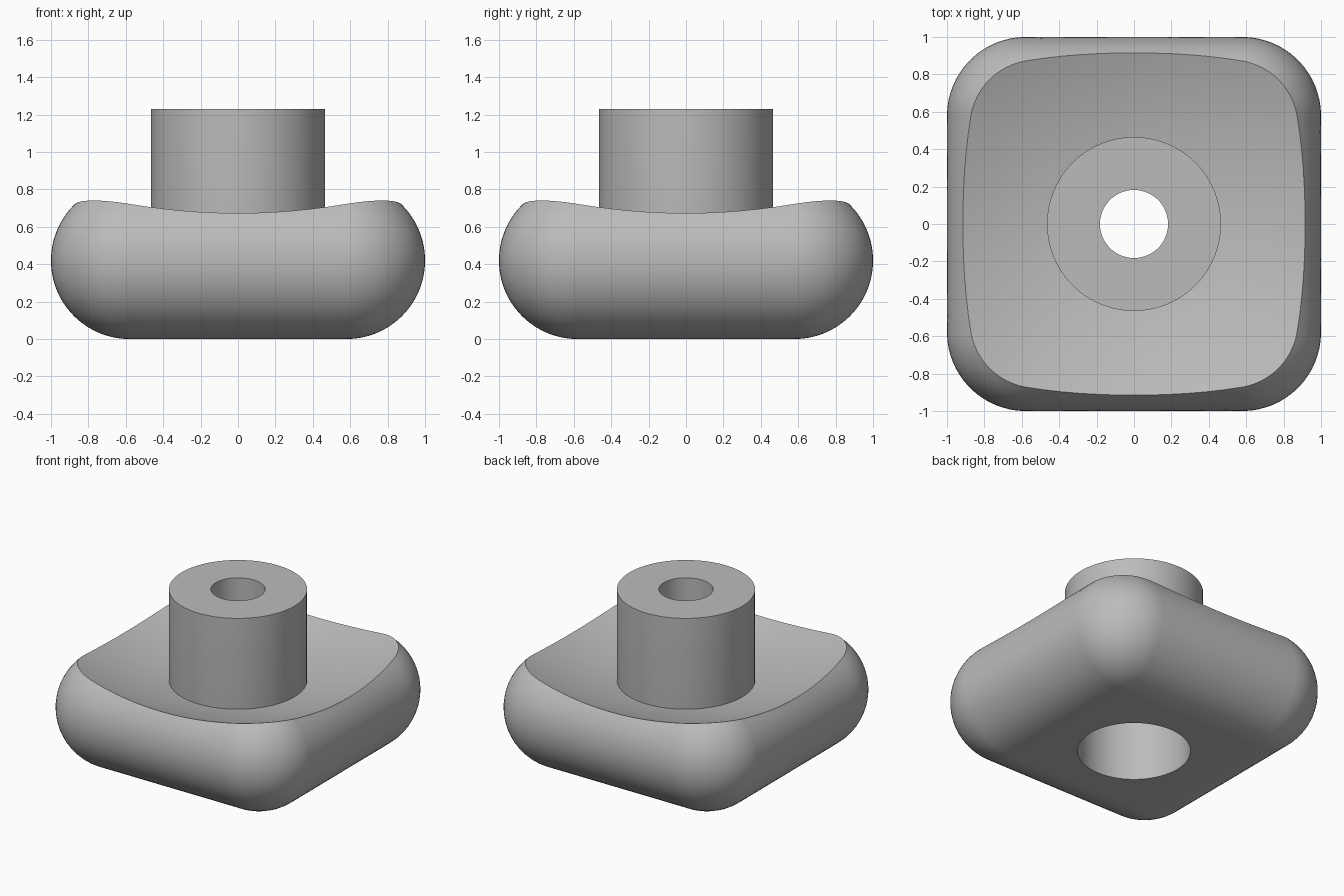
import bpy, bmesh, math

cube = bpy.data.objects.get("Cube")
if cube:
    bpy.data.objects.remove(cube, do_unlink=True)

CORE, ROUND = 0.58, 0.42            # half width of the flat core, edge rounding
BOSS_R, BORE_R, SOCKET_R = 0.465, 0.182, 0.38
TOP, SOCKET_TOP = 1.23, 0.75

grey = bpy.data.materials.new("mid_grey")
grey.use_nodes = True
colour = (0.5, 0.5, 0.5, 1)
grey.diffuse_color = colour
grey.node_tree.nodes["Principled BSDF"].inputs["Base Color"].default_value = colour


def dish(r):
    """Height of the hollow top surface at radius r."""
    return 0.514 + 0.19 * r * r


def ring_loft(name, rings):
    """Closed ring-shaped solid skinned through a loop of vertex rings."""
    bm = bmesh.new()
    loops = [[bm.verts.new(p) for p in ring] for ring in rings]
    n = len(loops[0])
    for a, b in zip(loops, loops[1:] + loops[:1]):
        for i in range(n):
            j = (i + 1) % n
            bm.faces.new((a[i], a[j], b[j], b[i]))
    bmesh.ops.remove_doubles(bm, verts=bm.verts[:], dist=1e-5)
    bmesh.ops.recalc_face_normals(bm, faces=bm.faces[:])
    mesh = bpy.data.meshes.new(name)
    bm.to_mesh(mesh)
    bm.free()
    mesh.materials.append(grey)
    obj = bpy.data.objects.new(name, mesh)
    bpy.context.collection.objects.link(obj)
    bpy.ops.object.select_all(action='DESELECT')
    obj.select_set(True)
    bpy.context.view_layer.objects.active = obj
    bpy.ops.object.shade_smooth_by_angle(angle=math.radians(30))
    weighted = obj.modifiers.new("weighted_normals", 'WEIGHTED_NORMAL')
    weighted.keep_sharp = True
    return obj


def circle(angles, r, z):
    return [(r * math.cos(a), r * math.sin(a), z) for a in angles]


# Outline of the base: core points with outward directions, corner arc then side
outline = []
for k in range(4):
    turn = k * math.pi / 2
    c, s = math.cos(turn), math.sin(turn)
    for i in range(17):
        outline.append((CORE * (c - s), CORE * (s + c), turn + i / 16 * math.pi / 2))
    for i in range(1, 12):
        x = CORE * (1 - 2 * i / 12)
        outline.append((x * c - CORE * s, x * s + CORE * c, turn + math.pi / 2))


def edge_point(station, phi):
    """Point on the rounded flank at latitude phi."""
    x, y, a = station
    r = ROUND * math.cos(phi)
    return (x + r * math.cos(a), y + r * math.sin(a), ROUND * (1 + math.sin(phi)))


def rim_latitude(station):
    """Latitude at which the flank meets the hollow top."""
    low, high = 0, math.pi / 2
    for _ in range(40):
        mid = (low + high) / 2
        x, y, z = edge_point(station, mid)
        if z < dish(math.hypot(x, y)):
            low = mid
        else:
            high = mid
    return low


limits = [rim_latitude(s) for s in outline]
rim = [edge_point(s, p) for s, p in zip(outline, limits)]
azimuths = [math.atan2(p[1], p[0]) for p in rim]

# Base: underside, rounded flanks, hollow top
STEPS = 24
rings = [circle(azimuths, SOCKET_R, 0)]
for i in range(STEPS + 1):
    rings.append([edge_point(s, -math.pi / 2 + (p + math.pi / 2) * i / STEPS)
                  for s, p in zip(outline, limits)])
for i in range(1, 13):
    ring = []
    for p, a in zip(rim, azimuths):
        r = math.hypot(p[0], p[1]) * (1 - i / 12) + (BOSS_R - 0.015) * i / 12
        ring.append((r * math.cos(a), r * math.sin(a), dish(r)))
    rings.append(ring)
ring_loft("base", rings)

# Boss: collar with a through bore and a wider socket from below
even = [i * math.tau / 96 for i in range(96)]
profile = [(BOSS_R, 0.2), (BOSS_R, TOP), (BORE_R, TOP), (BORE_R, SOCKET_TOP),
           (SOCKET_R, SOCKET_TOP), (SOCKET_R, 0)]
ring_loft("boss", [circle(even, r, z) for r, z in profile])
